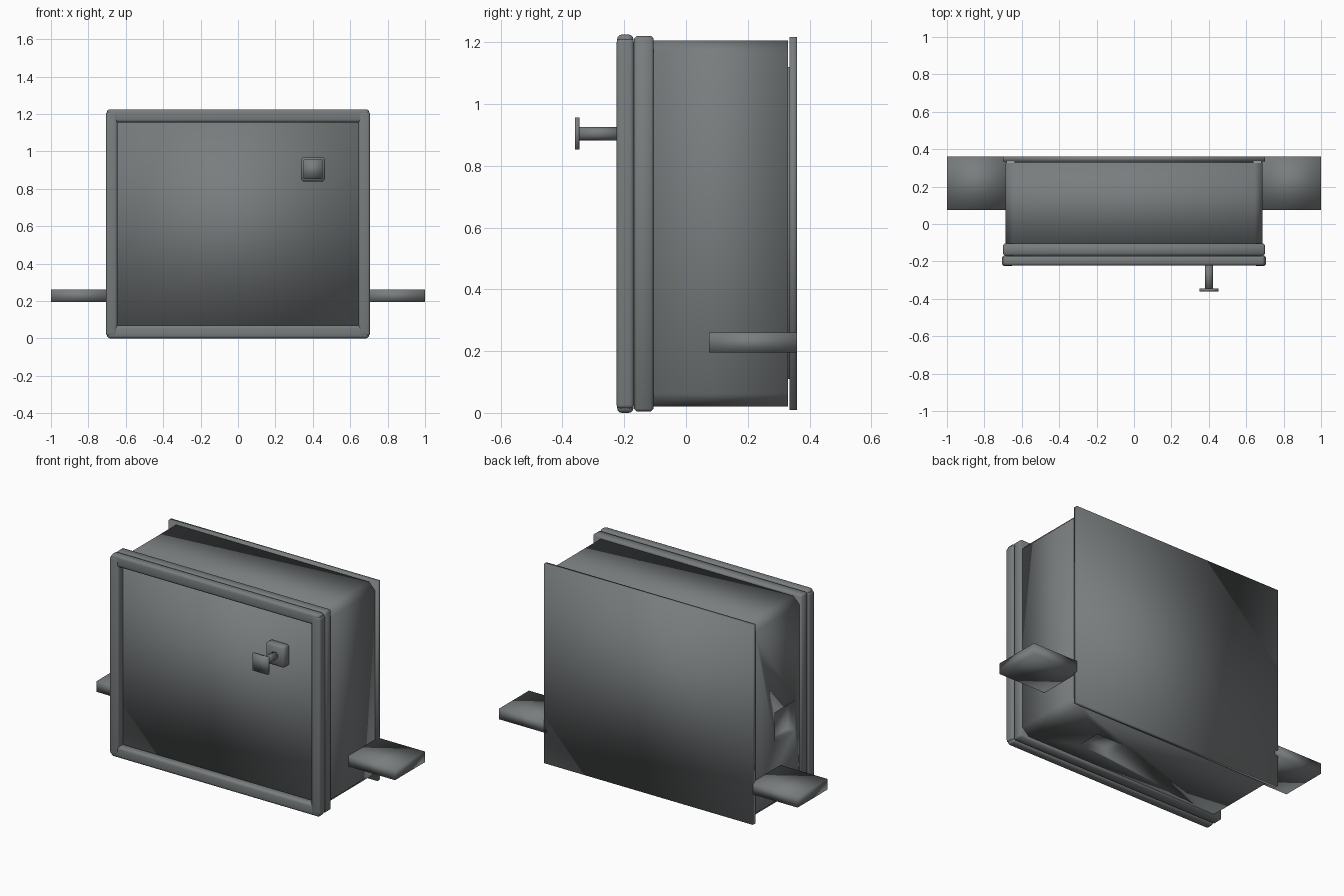
import bpy, bmesh, math
from mathutils import Matrix

if "Cube" in bpy.data.objects:
    bpy.data.objects.remove(bpy.data.objects["Cube"])

mat = bpy.data.materials.new("dark grey metal")
mat.diffuse_color = (0.19, 0.205, 0.21, 1)
mat.use_nodes = True
mat.node_tree.nodes["Principled BSDF"].inputs["Base Color"].default_value = mat.diffuse_color


def finish(name, bm):
    bmesh.ops.recalc_face_normals(bm, faces=bm.faces[:])
    me = bpy.data.meshes.new(name)
    for f in bm.faces:
        f.smooth = True
    bm.to_mesh(me)
    bm.free()
    me.materials.append(mat)
    ob = bpy.data.objects.new(name, me)
    bpy.context.collection.objects.link(ob)
    return ob


def box(name, x, y, z, bevel=0.0, segs=2):
    """Box from (min, max) pairs, optionally with rounded edges."""
    bm = bmesh.new()
    bmesh.ops.create_cube(bm, size=1)
    for v in bm.verts:
        v.co = [r[0] if c < 0 else r[1] for c, r in zip(v.co, (x, y, z))]
    if bevel:
        bmesh.ops.bevel(bm, geom=bm.edges[:], offset=bevel, segments=segs,
                        profile=0.5, affect='EDGES')
    return finish(name, bm)


def extrude_y(name, pts, y0, y1):
    """Extrude an x-z outline from y0 to y1."""
    bm = bmesh.new()
    face = bm.faces.new([bm.verts.new((px, y0, pz)) for px, pz in pts])
    ext = bmesh.ops.extrude_face_region(bm, geom=[face])
    for g in ext["geom"]:
        if isinstance(g, bmesh.types.BMVert):
            g.co.y = y1
    return finish(name, bm)


# cabinet body with chamfered long edges
w, c, lo, hi = 0.688, 0.042, 0.02, 1.205
body = extrude_y("cabinet_body", [
    (-w + c, lo), (w - c, lo), (w, lo + c), (w, hi - c),
    (w - c, hi), (-w + c, hi), (-w, hi - c), (-w, lo + c)], -0.11, 0.33)

# shallow service recesses in the left side and underside
cutters = [
    box("side_recess_cutter", (-0.8, -0.64), (-0.06, 0.13), (0.42, 0.60)),
    box("underside_recess_cutter", (0.20, 0.38), (0.0, 0.15), (-0.1, 0.07)),
]
for cut in cutters:
    m = body.modifiers.new("recess", 'BOOLEAN')
    m.operation = 'DIFFERENCE'
    m.object = cut
    cut.hide_render = True
    cut.hide_viewport = True

# back plate and the thin spacer behind the body
box("back_spacer", (-0.64, 0.64), (0.325, 0.34), (0.11, 1.12))
box("back_plate", (-0.70, 0.70), (0.335, 0.36), (0.01, 1.217))

# flange behind the door, then the recessed door panel
box("door_flange", (-0.70, 0.70), (-0.168, -0.105), (0.005, 1.22), 0.008, 1)
box("door_panel", (-0.66, 0.66), (-0.175, -0.16), (0.05, 1.175))

# rounded door frame
for s, side in ((-1, "left"), (1, "right")):
    xs = sorted((s * 0.645, s * 0.706))
    box(side + "_frame_stile", xs, (-0.225, -0.168), (0.013, 1.212), 0.014, 3)
    # side mounting tab
    xs = sorted((s * 0.68, s * 1.0))
    box(side + "_mounting_tab", xs, (0.075, 0.36), (0.195, 0.26))
box("top_frame_rail", (-0.70, 0.70), (-0.223, -0.17), (1.155, 1.225), 0.016, 3)
box("bottom_frame_rail", (-0.70, 0.70), (-0.223, -0.17), (0.0, 0.07), 0.016, 3)

# knob: base plate, shaft and square cap
box("knob_base", (0.338, 0.465), (-0.222, -0.165), (0.84, 0.968), 0.01, 1)
bm = bmesh.new()
bmesh.ops.create_cone(bm, cap_ends=True, segments=12, radius1=0.022,
                      radius2=0.022, depth=0.14,
                      matrix=Matrix.Translation((0.401, -0.28, 0.904))
                      @ Matrix.Rotation(math.pi / 2, 4, 'X'))
finish("knob_shaft", bm)
box("knob_cap", (0.35, 0.452), (-0.36, -0.345), (0.852, 0.956))
